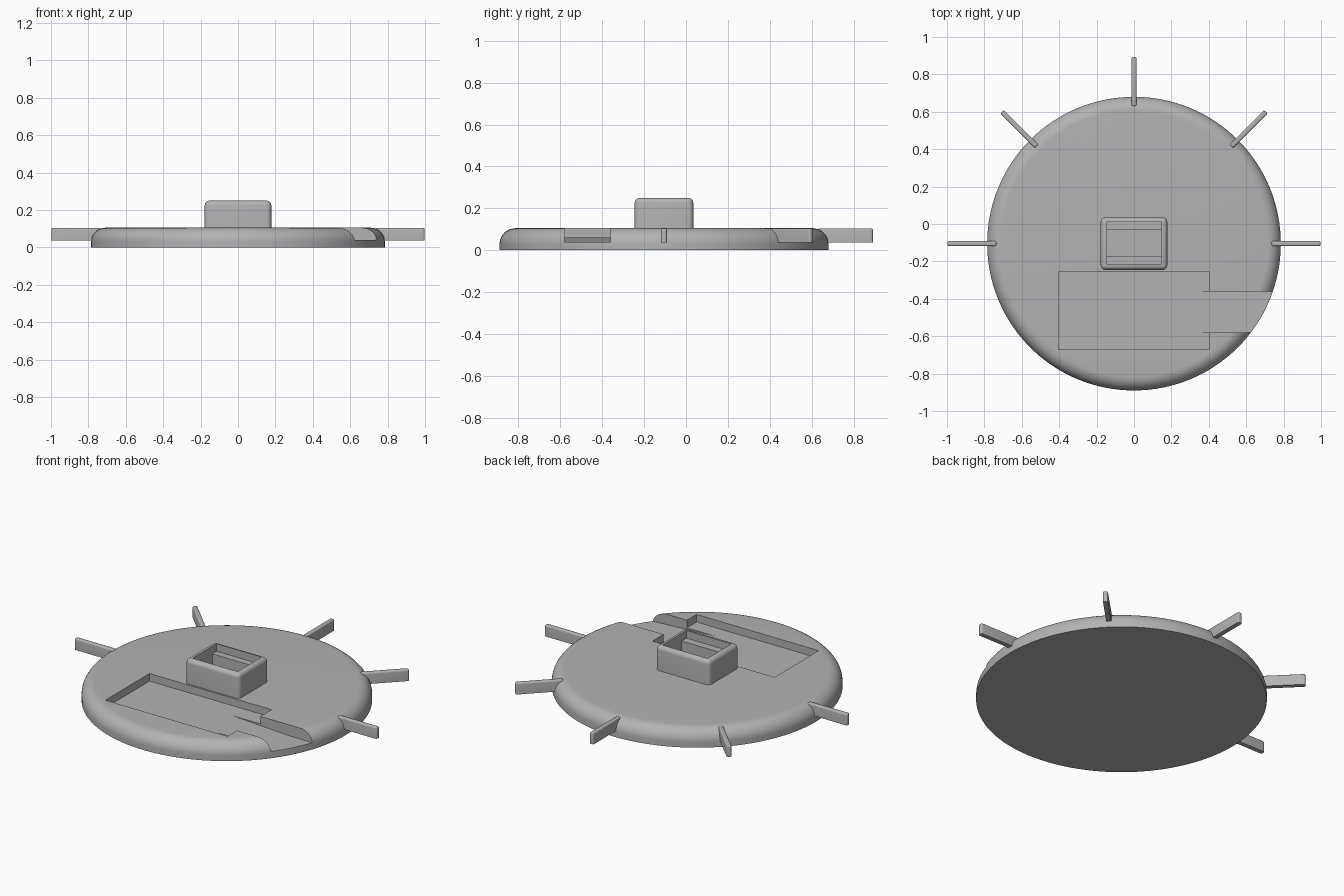
import bpy, bmesh, math
from mathutils import Matrix, Vector

if "Cube" in bpy.data.objects:
    bpy.data.objects.remove(bpy.data.objects["Cube"])

CY = -0.105      # disc centre in y
R, H = 0.785, 0.105

grey = bpy.data.materials.new("plain_grey")
grey.use_nodes = True
COLOUR = (0.45, 0.45, 0.45, 1)
grey.diffuse_color = COLOUR
grey.node_tree.nodes["Principled BSDF"].inputs["Base Color"].default_value = COLOUR


def finish(name, bm):
    bmesh.ops.recalc_face_normals(bm, faces=bm.faces[:])
    mesh = bpy.data.meshes.new(name)
    bm.to_mesh(mesh)
    bm.free()
    mesh.materials.append(grey)
    ob = bpy.data.objects.new(name, mesh)
    bpy.context.collection.objects.link(ob)
    return ob


def activate(ob):
    bpy.ops.object.select_all(action='DESELECT')
    ob.select_set(True)
    bpy.context.view_layer.objects.active = ob


def smooth(ob):
    activate(ob)
    bpy.ops.object.shade_smooth_by_angle(angle=math.radians(35))


def box(name, lo, hi, radius=0, keep=None):
    """Block between two corners; edges passing keep() are rounded."""
    lo, hi = Vector(lo), Vector(hi)
    bm = bmesh.new()
    bmesh.ops.create_cube(bm, size=1)
    for v in bm.verts:
        v.co = (lo + hi) / 2 + Vector(a * b for a, b in zip(v.co, hi - lo))
    if radius:
        edges = [e for e in bm.edges if keep(e)]
        bmesh.ops.bevel(bm, geom=edges, offset=radius, segments=5,
                        profile=0.5, affect='EDGES')
    return finish(name, bm)


def prism(name, profile, y0, y1):
    """Side profile in x and z, extruded along y."""
    bm = bmesh.new()
    face = bm.faces.new([bm.verts.new((x, y0, z)) for x, z in profile])
    out = bmesh.ops.extrude_face_region(bm, geom=[face])["geom"]
    verts = [g for g in out if isinstance(g, bmesh.types.BMVert)]
    bmesh.ops.translate(bm, verts=verts, vec=(0, y1 - y0, 0))
    return finish(name, bm)


def cut(ob, cutters):
    activate(ob)
    for c in cutters:
        c.hide_render = True
        mod = ob.modifiers.new("cut", 'BOOLEAN')
        mod.operation, mod.solver, mod.object = 'DIFFERENCE', 'EXACT', c
        bpy.ops.object.modifier_apply(modifier=mod.name)
        bpy.data.objects.remove(c)


# Round base with a filleted upper rim
bm = bmesh.new()
bmesh.ops.create_cone(bm, cap_ends=True, segments=128, radius1=R, radius2=R,
                      depth=H, matrix=Matrix.Translation((0, CY, H / 2)))
rim = [e for e in bm.edges if all(v.co.z > H / 2 for v in e.verts)]
bmesh.ops.bevel(bm, geom=rim, offset=0.075, segments=10, profile=0.5, affect='EDGES')
base = finish("round_base", bm)

# Rectangular pocket and the ramped channel leaving it through the rim
pocket = box("pocket_cutter", (-0.405, -0.67, 0.06), (0.4, -0.255, 0.3))
channel = prism("channel_cutter",
                [(0.2, 0.0605), (0.6, 0.04), (1, 0.04), (1, 0.3), (0.2, 0.3)],
                -0.58, -0.36)
cut(base, [pocket, channel])
smooth(base)

# Raised housing with a stepped socket in its top
housing = box("housing", (-0.178, -0.245, 0.07), (0.178, 0.035, 0.25), 0.024,
              lambda e: sum(v.co.z for v in e.verts) / 2 > 0.1)
cut(housing, [
    box("socket_cutter", (-0.148, -0.215, 0.205), (0.148, 0.01, 0.4)),
    box("slot_cutter", (-0.148, -0.17, 0.13), (0.148, -0.03, 0.4))])
smooth(housing)

# Five thin fins around the back half of the rim
for i, name in enumerate(["left", "back_left", "back", "back_right", "right"]):
    fin = box("fin_" + name, (0.735, -0.0135, 0.037), (0.997, 0.0135, 0.1045), 0.009,
              lambda e: sum(v.co.z for v in e.verts) / 2 > 0.06)
    fin.matrix_world = (Matrix.Translation((0, CY, 0))
                        @ Matrix.Rotation(i * math.pi / 4, 4, 'Z'))
    smooth(fin)
